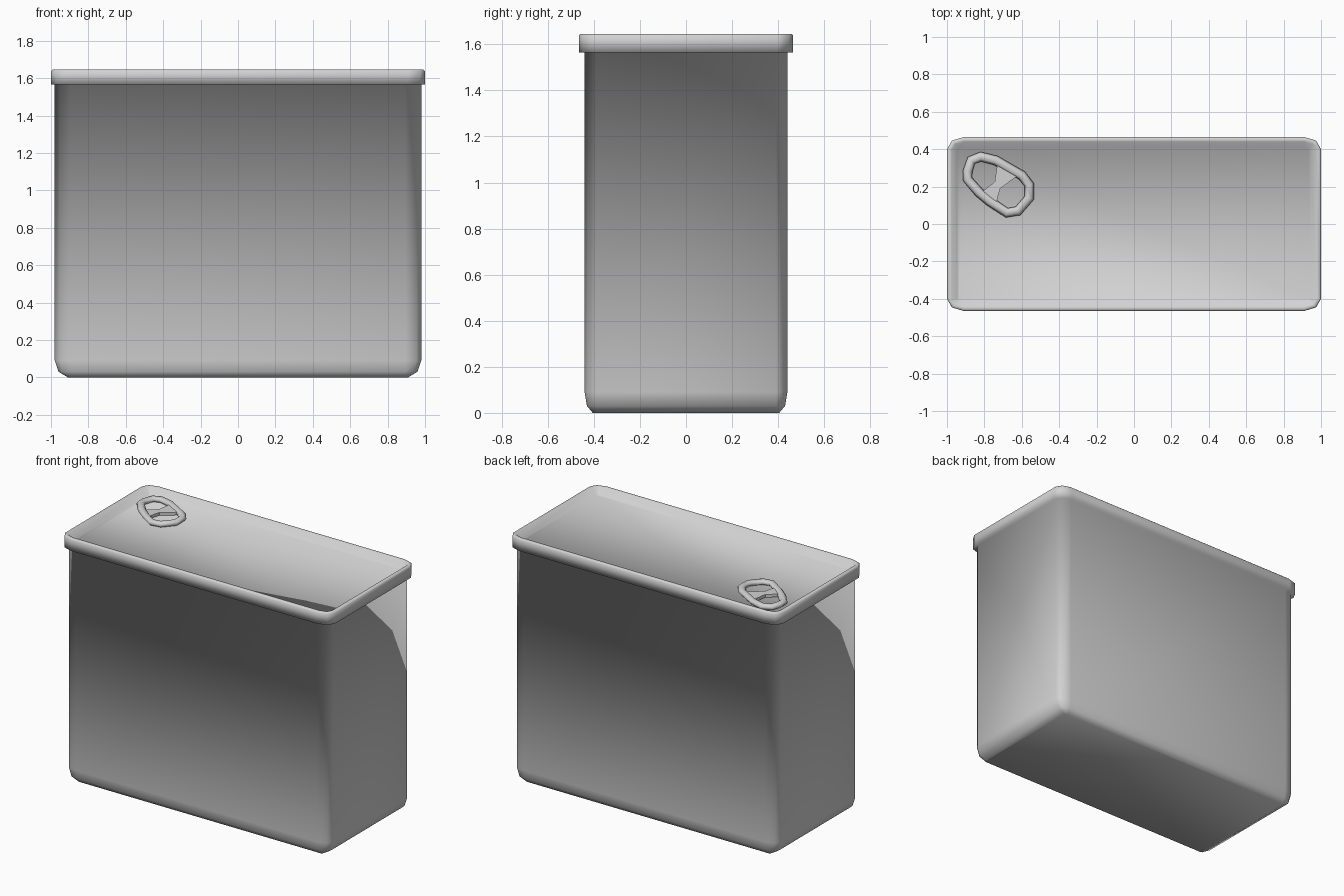
import bpy, bmesh
from math import cos, sin, pi

if "Cube" in bpy.data.objects:
    bpy.data.objects.remove(bpy.data.objects["Cube"], do_unlink=True)

GREY = (0.65, 0.65, 0.65, 1)
metal = bpy.data.materials.new("grey metal")
metal.use_nodes = True
metal.diffuse_color = GREY
for node in metal.node_tree.nodes:
    if node.type == 'BSDF_PRINCIPLED':
        node.inputs["Base Color"].default_value = GREY


def finish(bm, name):
    bmesh.ops.recalc_face_normals(bm, faces=bm.faces)
    for f in bm.faces:
        f.smooth = True
    mesh = bpy.data.meshes.new(name)
    bm.to_mesh(mesh)
    bm.free()
    mesh.materials.append(metal)
    obj = bpy.data.objects.new(name, mesh)
    bpy.context.collection.objects.link(obj)
    return obj


def rounded_loop(bm, cx, cy, rx, ry, z):
    """Rectangle whose corners are two-segment elliptical arcs."""
    loop = []
    for quarter, (sx, sy) in enumerate([(1, 1), (-1, 1), (-1, -1), (1, -1)]):
        for step in range(3):
            a = quarter * pi / 2 + step * pi / 4
            loop.append(bm.verts.new((sx * cx + rx * cos(a), sy * cy + ry * sin(a), z)))
    return loop


# Tin: rounded base, wall, overhanging lid flange, rim and sunken panel
BODY, LID = (0.895, 0.39), (0.91, 0.40)
levels = [(BODY, 0.015, 0.015, 0.0), (BODY, 0.065, 0.04, 0.03), (BODY, 0.085, 0.05, 0.09),
          (BODY, 0.085, 0.05, 1.565), (LID, 0.09, 0.065, 1.565),
          (LID, 0.09, 0.065, 1.638), (LID, 0.082, 0.058, 1.645),
          (LID, 0.065, 0.04, 1.645), (LID, 0.035, 0.008, 1.60)]
bm = bmesh.new()
loops = [rounded_loop(bm, *c, rx, ry, z) for c, rx, ry, z in levels]
for low, high in zip(loops, loops[1:]):
    for i in range(len(low)):
        j = (i + 1) % len(low)
        bm.faces.new((low[i], low[j], high[j], high[i]))
bm.faces.new(loops[0][::-1])
bm.faces.new(loops[-1])
finish(bm, "tin_body_and_lid")

# Pull tab ring: a flattened tube along a tapered oval
path = [(-.89, .28), (-.87, .34), (-.82, .36), (-.74, .34), (-.60, .26), (-.56, .21),
        (-.56, .14), (-.62, .07), (-.68, .06), (-.77, .12), (-.83, .17), (-.89, .24)]
curve = bpy.data.curves.new("pull_tab_path", 'CURVE')
curve.dimensions = '3D'
curve.bevel_depth = 0.026
curve.bevel_resolution = 1
spline = curve.splines.new('POLY')
spline.points.add(len(path) - 1)
for point, (x, y) in zip(spline.points, path):
    point.co = (x, y, 0, 1)
spline.use_cyclic_u = True
helper = bpy.data.objects.new("pull_tab_helper", curve)
bm = bmesh.new()
bm.from_mesh(helper.to_mesh())
helper.to_mesh_clear()
bpy.data.objects.remove(helper, do_unlink=True)
for v in bm.verts:
    v.co.z = v.co.z * 0.7 + 1.618
finish(bm, "pull_tab_ring")

# Crossbar between the two tab openings
outline = [(-.73, .325), (-.62, .26), (-.715, .19), (-.74, .10), (-.81, .175), (-.745, .225)]
bm = bmesh.new()
base = bm.faces.new([bm.verts.new((x, y, 1.605)) for x, y in outline])
top = bmesh.ops.extrude_face_region(bm, geom=[base])["geom"]
for v in top:
    if isinstance(v, bmesh.types.BMVert):
        v.co.z += 0.02
bar = finish(bm, "pull_tab_crossbar")
bpy.context.view_layer.objects.active = bar
bar.select_set(True)
bpy.ops.object.shade_smooth_by_angle()
